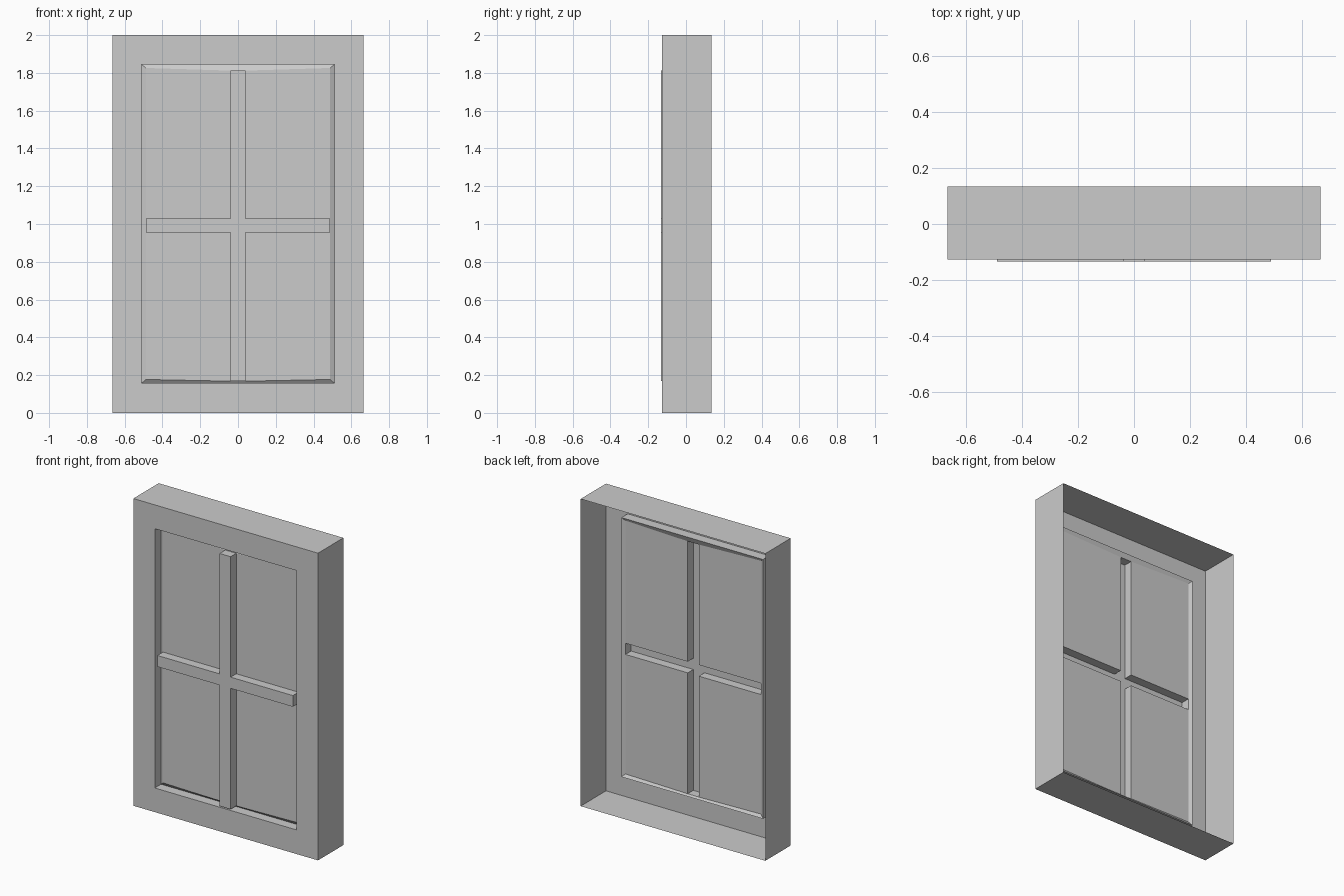
import bpy, bmesh

if "Cube" in bpy.data.objects:
    bpy.data.objects.remove(bpy.data.objects["Cube"])

FRONT, BACK = -0.127, 0.134      # frame depth range
RIM, PANE, BAR = -0.063, -0.075, -0.133   # reveal end, glass, bar face


def rect(w, z0, z1, y):
    return [(-w, y, z0), (w, y, z0), (w, y, z1), (-w, y, z1)]


def strip(faces, a, b):
    """Band of quads between two closed loops, a nearer the outside."""
    n = len(a)
    for i in range(n):
        j = (i + 1) % n
        faces.append([a[i], a[j], b[j], b[i]])


def make(name, faces):
    bm = bmesh.new()
    for f in faces:
        bm.faces.new([bm.verts.new(p) for p in f])
    bmesh.ops.remove_doubles(bm, verts=bm.verts, dist=0.0005)
    mesh = bpy.data.meshes.new(name)
    bm.to_mesh(mesh)
    bm.free()
    obj = bpy.data.objects.new(name, mesh)
    bpy.context.collection.objects.link(obj)
    return obj


# Frame: open-backed outer walls, front face and reveal around the opening
loops = [rect(0.665, 0, 2, BACK), rect(0.665, 0, 2, FRONT),
         rect(0.51, 0.157, 1.845, FRONT), rect(0.51, 0.157, 1.845, RIM)]
faces = []
for a, b in zip(loops, loops[1:]):
    strip(faces, a, b)
make("window_frame", faces)

# Dimensions of the glass field and the cross bars
W, B = 0.488, 0.04
Z_LOW, Z_HIGH = 0.955, 1.028
LOW, LOW_MID, HIGH, HIGH_MID = 0.177, 0.168, 1.826, 1.812

# Bevelled edge joining the reveal to the glass
r = loops[-1]
edges = [
    [(-W, LOW), (-B, LOW_MID), (B, LOW_MID), (W, LOW)],
    [(W, LOW), (W, Z_LOW), (W, Z_HIGH), (W, HIGH)],
    [(W, HIGH), (B, HIGH_MID), (-B, HIGH_MID), (-W, HIGH)],
    [(-W, HIGH), (-W, Z_HIGH), (-W, Z_LOW), (-W, LOW)],
]
bevel = []
for i, pts in enumerate(edges):
    bevel.append([r[i], r[(i + 1) % 4]] + [(x, PANE, z) for x, z in reversed(pts)])
make("glazing_bevel", bevel)

# Four glass panes
panes = []
for s in (-1, 1):
    for zc, zm, zb in ((LOW, LOW_MID, Z_LOW), (HIGH, HIGH_MID, Z_HIGH)):
        q = [(s * B, PANE, zm), (s * W, PANE, zc), (s * W, PANE, zb), (s * B, PANE, zb)]
        panes.append(q if s * (zb - zm) > 0 else q[::-1])
make("glass_panes", panes)

# Cross bars: hollow channel, open at the back
cross = [(-B, LOW_MID), (B, LOW_MID), (B, Z_LOW), (W, Z_LOW), (W, Z_HIGH), (B, Z_HIGH),
         (B, HIGH_MID), (-B, HIGH_MID), (-B, Z_HIGH), (-W, Z_HIGH), (-W, Z_LOW), (-B, Z_LOW)]
cap = [(x, BAR, z) for x, z in cross]
bars = [cap]
strip(bars, [(x, PANE, z) for x, z in cross], cap)
make("glazing_bars", bars)
